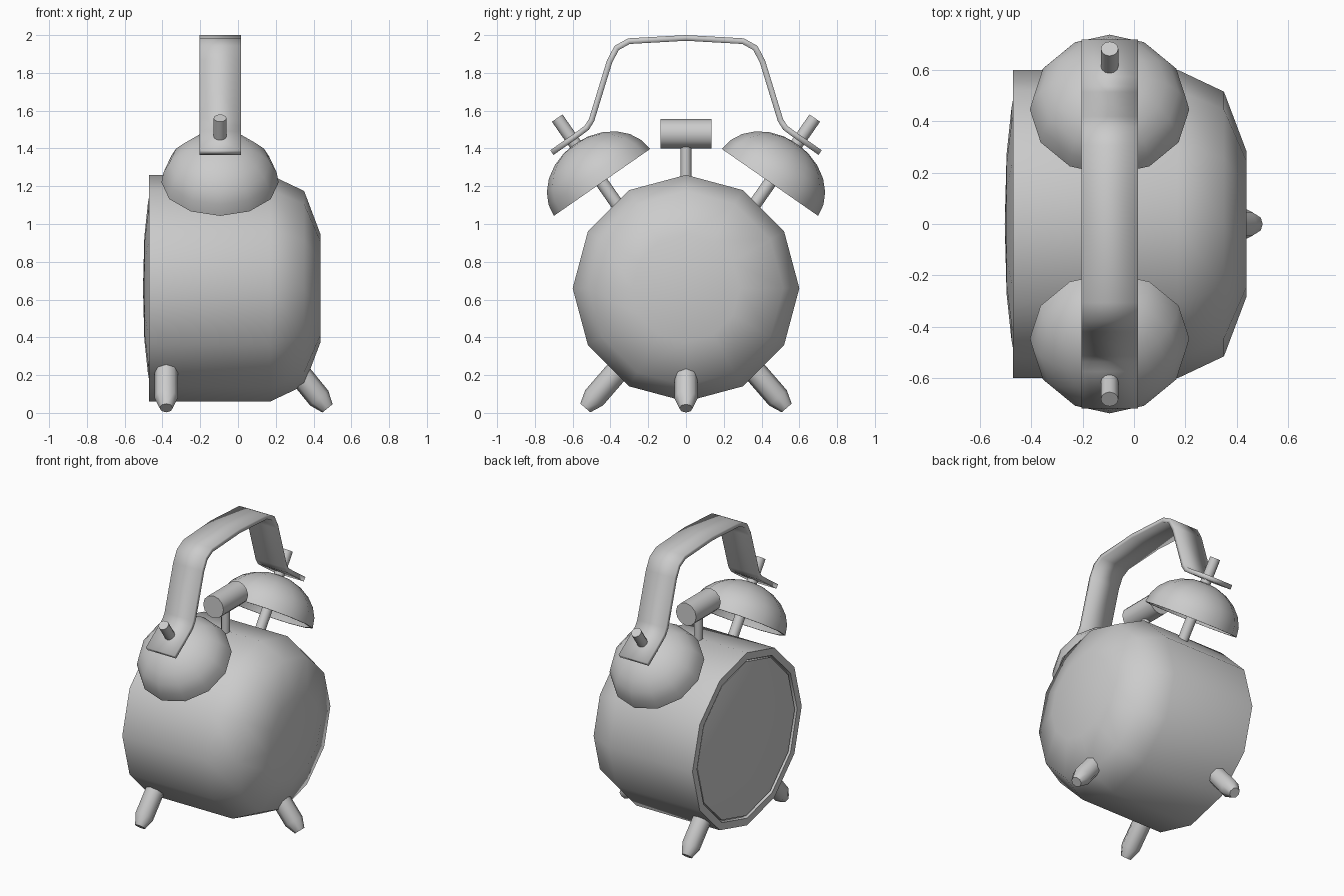
import bpy, bmesh, math
from mathutils import Vector

if "Cube" in bpy.data.objects:
    bpy.data.objects.remove(bpy.data.objects["Cube"])


def finish(name, bm, angle=50):
    bmesh.ops.recalc_face_normals(bm, faces=bm.faces)
    me = bpy.data.meshes.new(name)
    bm.to_mesh(me)
    bm.free()
    ob = bpy.data.objects.new(name, me)
    bpy.context.collection.objects.link(ob)
    bpy.ops.object.select_all(action='DESELECT')
    ob.select_set(True)
    bpy.context.view_layer.objects.active = ob
    bpy.ops.object.shade_smooth_by_angle(angle=math.radians(angle))
    return ob


def lathe(name, origin, axis, ref, profile, sides=12, angle=50):
    """Spin (radius, distance along axis) pairs; radius 0 closes to a point."""
    o, a = Vector(origin), Vector(axis).normalized()
    u = Vector(ref)
    u = (u - a * u.dot(a)).normalized()
    v = a.cross(u)
    bm = bmesh.new()
    rings = []
    for r, t in profile:
        if r == 0:
            rings.append([bm.verts.new(o + a * t)] * sides)
        else:
            rings.append([bm.verts.new(o + a * t + r * (
                u * math.cos(k * math.tau / sides) + v * math.sin(k * math.tau / sides)))
                for k in range(sides)])
    for p, q in zip(rings, rings[1:]):
        for k in range(sides):
            j = (k + 1) % sides
            bm.faces.new(list(dict.fromkeys((p[k], p[j], q[j], q[k]))))
    return finish(name, bm, angle)


def rod(name, p, q, r, ref, sides=12):
    d = Vector(q) - Vector(p)
    return lathe(name, p, d, ref, [(0, 0), (r, 0), (r, d.length), (0, d.length)], sides)


def foot(name, start, knee, tip, ref):
    s, k, t = Vector(start), Vector(knee), Vector(tip)
    d = t - s
    lk = (k - s).dot(d.normalized())
    return lathe(name, s, d, ref, [(0, 0), (0.062, 0), (0.062, lk),
                                   (0.035, d.length), (0, d.length)], 8)


CX = -0.095  # x of the bells, hammer and handle

# Clock case with rim and rounded back
lathe("case", (0, 0, 0.66), (1, 0, 0), (0, 0, 1),
      [(0, -0.44), (0.55, -0.44), (0.55, -0.47), (0.6, -0.47), (0.6, 0.17),
       (0.515, 0.35), (0.285, 0.437), (0, 0.437)])

# Slightly domed face glass
lathe("face_glass", (0, 0, 0.66), (1, 0, 0), (0, 0, 1),
      [(0.535, -0.44), (0.535, -0.462), (0.45, -0.477), (0.27, -0.496), (0, -0.503)])

# Bells, posts and front feet, mirrored in y
for s, side in ((1, "right"), (-1, "left")):
    axis = Vector((0, 0.57 * s, 0.82)).normalized()
    c = Vector((CX, 0.445 * s, 1.22))
    dome = [(0.31 * math.cos(i * math.pi / 12), 0.25 * math.sin(i * math.pi / 12))
            for i in range(6)] + [(0, 0.25)]
    inner = [(0, 0.235)] + [(r * 0.955, t * 0.94) for r, t in reversed(dome[:-1])]
    lathe("bell_" + side, c, axis, (1, 0, 0), inner + dome + [], 12)
    bell = bpy.context.object
    # close the rim between inner and outer shells
    bm = bmesh.new()
    bm.from_mesh(bell.data)
    bmesh.ops.remove_doubles(bm, verts=bm.verts, dist=1e-5)
    bm.to_mesh(bell.data)
    bm.free()
    rod("bell_post_" + side, c - axis * 0.3, c + axis * 0.415, 0.034, (1, 0, 0))
    foot("front_foot_" + side, (-0.38, 0.3 * s, 0.295), (-0.38, 0.493 * s, 0.085),
         (-0.38, 0.533 * s, 0.026), (1, 0, 0))

# Back foot
foot("back_foot", (0.27, 0, 0.275), (0.44, 0, 0.087), (0.474, 0, 0.024), (0, 1, 0))

# Hammer
rod("hammer_stem", (CX, 0, 1.2), (CX, 0, 1.43), 0.028, (1, 0, 0))
rod("hammer_head", (CX, -0.135, 1.478), (CX, 0.135, 1.478), 0.078, (0, 0, 1))

# Carrying handle: bent strip with thickness
half = [(0.71, 1.378), (0.565, 1.48), (0.525, 1.51), (0.5, 1.55), (0.405, 1.86),
        (0.367, 1.932), (0.302, 1.968), (0, 1.985)]
path = half + [(-y, z) for y, z in reversed(half[:-1])]
bm = bmesh.new()
rows = [[bm.verts.new((CX + w, y, z)) for w in (-0.11, 0.11)] for y, z in path]
for p, q in zip(rows, rows[1:]):
    bm.faces.new((p[0], p[1], q[1], q[0]))
handle = finish("handle", bm, 40)
mod = handle.modifiers.new("thickness", 'SOLIDIFY')
mod.thickness = 0.03
mod.offset = 0
mod.use_even_offset = True
